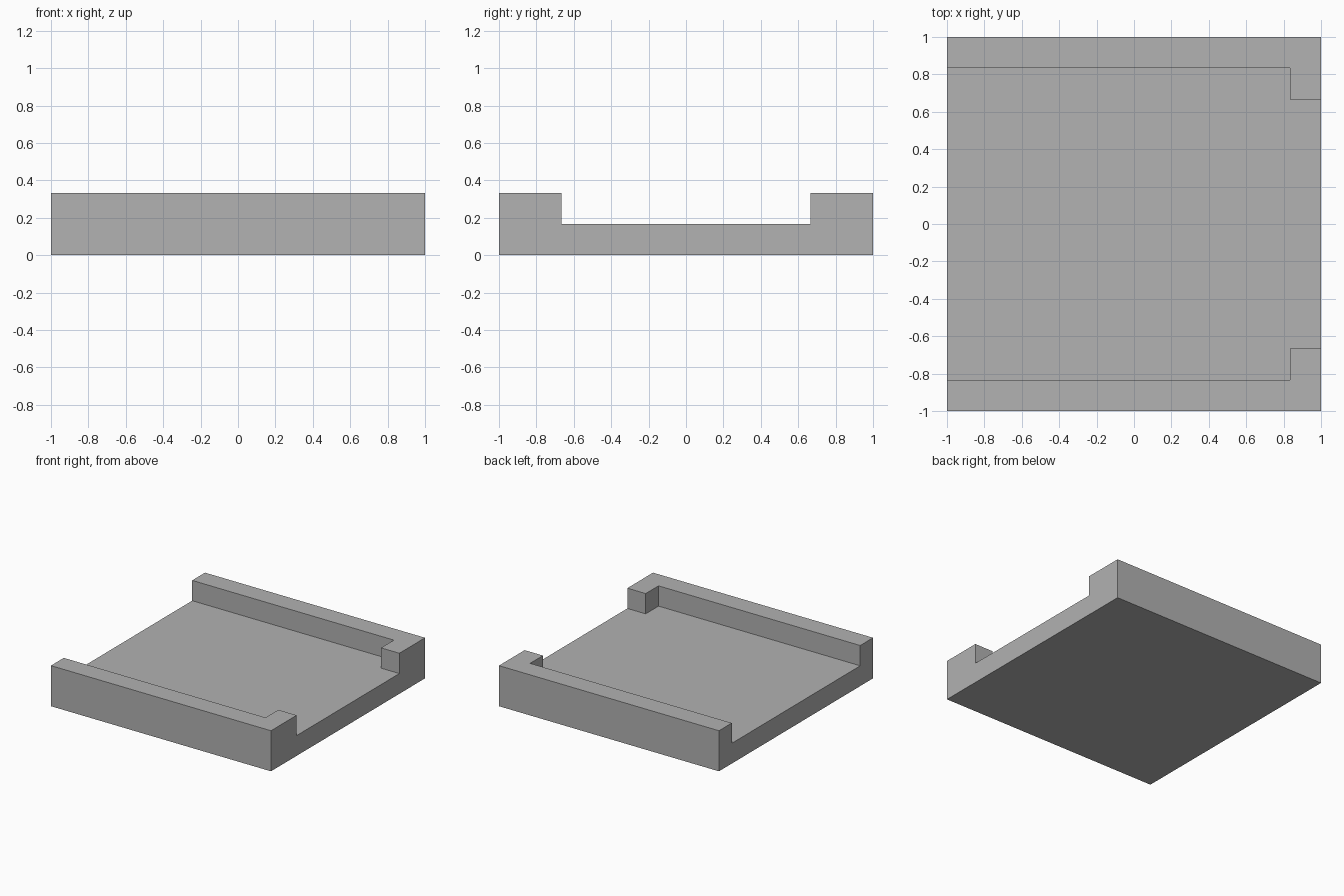
import bpy
import bmesh

cube = bpy.data.objects.get("Cube")
if cube:
    bpy.data.objects.remove(cube, do_unlink=True)

HEIGHT = 1 / 3
FLOOR = 1 / 6
WALL = 5 / 6    # inner face of the side rails and of the end stops
MOUTH = 2 / 3   # half width of the opening between the stops

grey = bpy.data.materials.new("plain grey")
grey.use_nodes = True
colour = (0.445, 0.445, 0.445, 1)
grey.diffuse_color = colour
grey.node_tree.nodes["Principled BSDF"].inputs["Base Color"].default_value = colour


def prism(name, outline, bottom, top):
    """Extrude a flat outline upward into a solid."""
    bm = bmesh.new()
    face = bm.faces.new([bm.verts.new((x, y, bottom)) for x, y in outline])
    extruded = bmesh.ops.extrude_face_region(bm, geom=[face], use_keep_orig=True)
    moved = [v for v in extruded["geom"] if isinstance(v, bmesh.types.BMVert)]
    bmesh.ops.translate(bm, verts=moved, vec=(0, 0, top - bottom))
    bmesh.ops.recalc_face_normals(bm, faces=bm.faces)
    mesh = bpy.data.meshes.new(name)
    bm.to_mesh(mesh)
    bm.free()
    mesh.materials.append(grey)
    obj = bpy.data.objects.new(name, mesh)
    bpy.context.scene.collection.objects.link(obj)
    return obj


# Solid block
tray = prism("tray", [(-1, -1), (1, -1), (1, 1), (-1, 1)], 0, HEIGHT)

# Channel that leaves two side rails, each with a stop at the +x end
half = [(-1.2, WALL), (WALL, WALL), (WALL, MOUTH), (1.2, MOUTH)]
mirrored = [(x, -y) for x, y in reversed(half)]
channel = prism("channel_cutter", half + mirrored, FLOOR, HEIGHT + 0.2)
channel.hide_render = True

cut = tray.modifiers.new("channel", "BOOLEAN")
cut.operation = "DIFFERENCE"
cut.solver = "EXACT"
cut.object = channel

# Apply the cut and discard the cutter
bpy.context.view_layer.objects.active = tray
tray.select_set(True)
bpy.ops.object.modifier_apply(modifier=cut.name)
bpy.data.objects.remove(channel, do_unlink=True)
